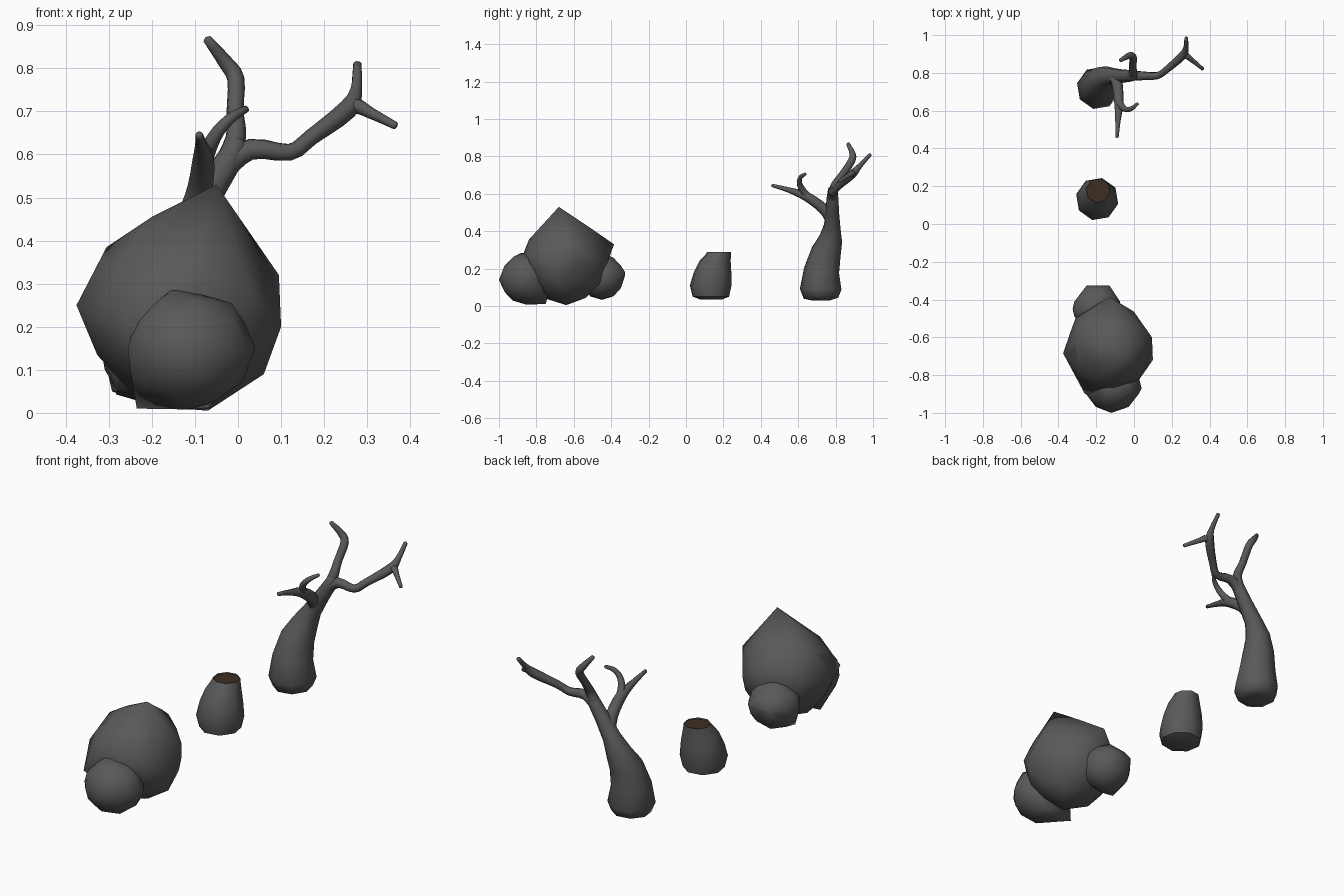
import bpy, bmesh, math
from mathutils import Vector, Matrix

if "Cube" in bpy.data.objects:
    bpy.data.objects.remove(bpy.data.objects["Cube"])


def material(name, rgb):
    m = bpy.data.materials.new(name)
    m.diffuse_color = (*rgb, 1)
    m.use_nodes = True
    m.node_tree.nodes["Principled BSDF"].inputs["Base Color"].default_value = m.diffuse_color
    return m


GREY = material("dark_grey", (0.1, 0.1, 0.1))
BROWN = material("cut_wood_brown", (0.05, 0.027, 0.016))


def finish(bm, name, angle, mats=(GREY,)):
    bmesh.ops.recalc_face_normals(bm, faces=bm.faces)
    me = bpy.data.meshes.new(name)
    bm.to_mesh(me)
    bm.free()
    ob = bpy.data.objects.new(name, me)
    bpy.context.collection.objects.link(ob)
    for m in mats:
        me.materials.append(m)
    bpy.ops.object.select_all(action='DESELECT')
    ob.select_set(True)
    bpy.context.view_layer.objects.active = ob
    bpy.ops.object.shade_smooth_by_angle(angle=math.radians(angle))
    return ob


def rock(name, centre, radii, corners):
    """Faceted boulder: hull of a stretched icosphere and some jutting corners."""
    bm = bmesh.new()
    bmesh.ops.create_icosphere(
        bm, subdivisions=2, radius=1,
        matrix=Matrix.Translation(centre) @ Matrix.Diagonal((*radii, 1)))
    bmesh.ops.delete(bm, geom=bm.faces[:] + bm.edges[:], context='EDGES_FACES')
    for c in corners:
        bm.verts.new(c)
    res = bmesh.ops.convex_hull(bm, input=bm.verts[:])
    junk = {g for g in res["geom_interior"] + res["geom_unused"]
            if isinstance(g, bmesh.types.BMVert)}
    bmesh.ops.delete(bm, geom=list(junk), context='VERTS')
    return finish(bm, name, 50)


def smooth_path(pts, steps):
    """Catmull-Rom through (x, y, z, radius) points."""
    p = [Vector(q) for q in pts]
    p = [2 * p[0] - p[1]] + p + [2 * p[-1] - p[-2]]
    out = []
    for i in range(1, len(p) - 2):
        a, b, c, d = p[i - 1:i + 3]
        for k in range(steps):
            t = k / steps
            out.append(0.5 * (2 * b + (c - a) * t + (2 * a - 5 * b + 4 * c - d) * t * t
                              + (3 * b - a - 3 * c + d) * t ** 3))
    return out + [p[-2]]


def tube(bm, path, flat=False, tip=True, n=8):
    """Sweep an n-sided ring along (x, y, z, radius); returns the last ring."""
    pos = [q.to_3d() for q in path]
    up = Vector((0, 0, 1))
    prev_t, side, rings = None, None, []
    for i, q in enumerate(path):
        t = up if flat else (pos[min(i + 1, len(pos) - 1)] - pos[max(i - 1, 0)]).normalized()
        if side is None:
            ref = Vector((1, 0, 0)) if abs(t.x) < 0.8 else up
            side = Matrix.Rotation(math.radians(-13), 3, t) @ (ref - t * ref.dot(t)).normalized()
        else:
            side = prev_t.rotation_difference(t) @ side
        prev_t = t
        other = t.cross(side)
        rings.append([bm.verts.new(pos[i] + q[3] * (side * math.cos(a) + other * math.sin(a)))
                      for a in (2 * math.pi * k / n for k in range(n))])
    for r, s in zip(rings, rings[1:]):
        for k in range(n):
            bm.faces.new((r[k], r[(k + 1) % n], s[(k + 1) % n], s[k]))
    bm.faces.new(rings[0][::-1])
    if tip:
        end = bm.verts.new(pos[-1] + prev_t * path[-1][3] * 0.6)
        for k in range(n):
            bm.faces.new((rings[-1][k], rings[-1][(k + 1) % n], end))
    return rings[-1]


# Boulders
rock("large_rock", (-0.13, -0.65, 0.235), (0.22, 0.23, 0.225), [
    (-0.05, -0.68, 0.53), (-0.375, -0.685, 0.25), (-0.305, -0.62, 0.385),
    (-0.2, -0.66, 0.455), (0.095, -0.6, 0.32), (0.1, -0.72, 0.2),
    (0.02, -0.65, 0.415), (-0.13, -0.385, 0.33), (-0.26, -0.9, 0.2),
    (-0.08, -0.515, 0.42), (-0.1, -0.84, 0.355), (-0.07, -0.64, 0.005),
    (0.06, -0.66, 0.09), (-0.31, -0.5, 0.25), (0.03, -0.82, 0.28)])
rock("front_rock", (-0.115, -0.855, 0.145), (0.148, 0.14, 0.137), [
    (-0.235, -0.77, 0.01), (-0.155, -0.88, 0.285), (0.04, -0.87, 0.15),
    (-0.12, -1.0, 0.14), (-0.015, -0.88, 0.255), (-0.07, -0.75, 0.012)])
rock("back_rock", (-0.195, -0.45, 0.155), (0.128, 0.122, 0.122), [
    (-0.325, -0.45, 0.19), (-0.25, -0.325, 0.18), (-0.13, -0.325, 0.18),
    (-0.28, -0.5, 0.05), (-0.2, -0.44, 0.28)])

# Stump with a sunken brown cut face
bm = bmesh.new()
stump = [(-0.195, 0.135, 0.035, 0.06), (-0.195, 0.133, 0.05, 0.1), (-0.195, 0.132, 0.11, 0.114),
         (-0.195, 0.142, 0.18, 0.103), (-0.193, 0.155, 0.24, 0.086),
         (-0.191, 0.172, 0.275, 0.07), (-0.19, 0.177, 0.29, 0.065)]
top = bm.faces.new(tube(bm, [Vector(p) for p in stump], flat=True, tip=False))
bmesh.ops.inset_region(bm, faces=[top], thickness=0.008)
inner = bmesh.ops.inset_region(bm, faces=[top], thickness=0.001, depth=-0.006)
top.material_index = 1
finish(bm, "stump", 50, (GREY, BROWN))

# Dead tree: trunk, then forked branches
bm = bmesh.new()
trunk = [(-0.19, 0.722, 0.03, 0.05), (-0.19, 0.722, 0.042, 0.095), (-0.19, 0.72, 0.09, 0.114),
         (-0.192, 0.725, 0.19, 0.097), (-0.18, 0.75, 0.29, 0.082), (-0.155, 0.775, 0.36, 0.064),
         (-0.12, 0.782, 0.43, 0.046), (-0.07, 0.782, 0.51, 0.038),
         (-0.025, 0.784, 0.58, 0.033), (0.0, 0.785, 0.63, 0.025)]
tube(bm, [Vector(p) for p in trunk])
branches = [
    # upper branch
    [(-0.03, 0.784, 0.57, 0.03), (-0.005, 0.795, 0.64, 0.024), (-0.007, 0.835, 0.7, 0.02),
     (-0.005, 0.885, 0.775, 0.02), (-0.03, 0.89, 0.815, 0.017), (-0.072, 0.866, 0.868, 0.01)],
    # long side branch with its first fork
    [(-0.04, 0.784, 0.565, 0.03), (0.03, 0.785, 0.612, 0.025), (0.12, 0.785, 0.605, 0.02),
     (0.17, 0.815, 0.64, 0.019), (0.255, 0.89, 0.705, 0.023),
     (0.274, 0.93, 0.75, 0.014), (0.277, 0.985, 0.81, 0.01)],
    [(0.225, 0.87, 0.685, 0.016), (0.27, 0.893, 0.712, 0.018), (0.31, 0.865, 0.695, 0.013),
     (0.365, 0.82, 0.667, 0.009)],
    # low front branch with its twig
    [(-0.1, 0.785, 0.46, 0.038), (-0.088, 0.735, 0.52, 0.03), (-0.08, 0.645, 0.585, 0.026),
     (-0.085, 0.55, 0.62, 0.015), (-0.09, 0.46, 0.645, 0.009)],
    [(-0.082, 0.67, 0.57, 0.022), (-0.07, 0.63, 0.61, 0.019), (-0.045, 0.607, 0.655, 0.015),
     (-0.012, 0.612, 0.688, 0.012), (0.02, 0.638, 0.706, 0.008)],
]
for b in branches:
    tube(bm, smooth_path(b, 3))
finish(bm, "dead_tree", 60)
